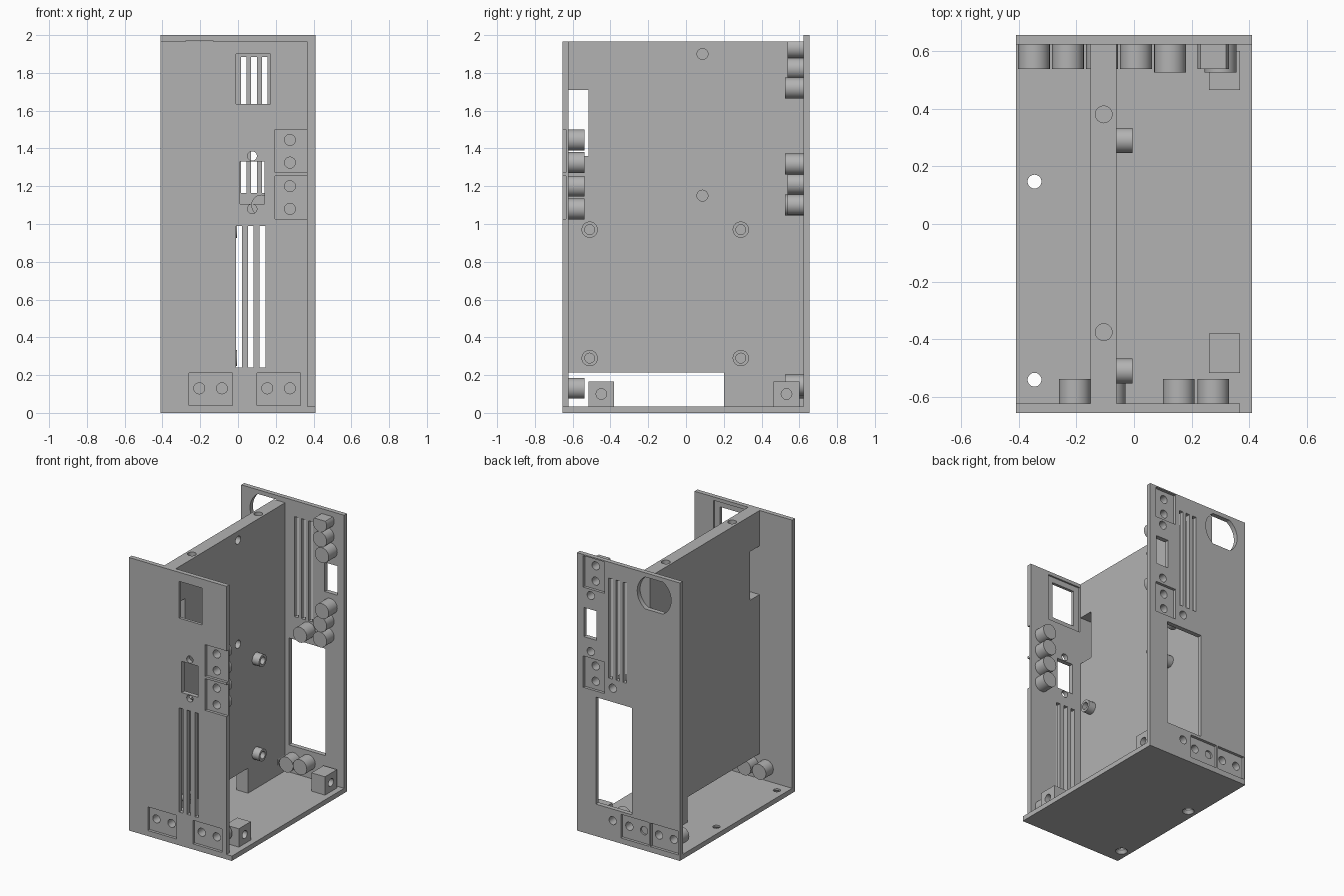
import bpy, math
from mathutils import Matrix

old = bpy.data.objects.get("Cube")
if old:
    bpy.data.objects.remove(old, do_unlink=True)

grey = bpy.data.materials.new("plain grey")
grey.use_nodes = True
grey.diffuse_color = (0.45, 0.45, 0.45, 1)
grey.node_tree.nodes["Principled BSDF"].inputs["Base Color"].default_value = (0.45, 0.45, 0.45, 1)

AXIS = {"x": Matrix.Rotation(math.pi / 2, 4, "Y"),
        "y": Matrix.Rotation(-math.pi / 2, 4, "X"),
        "z": Matrix.Identity(4)}


def finish(name):
    ob = bpy.context.object
    ob.name = name
    ob.data.materials.append(grey)
    return ob


def box(name, x, y, z):
    """Box from (low, high) ranges."""
    bpy.ops.mesh.primitive_cube_add(size=1)
    ob = finish(name)
    spans = (x, y, z)
    size = Matrix.Diagonal([b - a for a, b in spans] + [1])
    ob.data.transform(Matrix.Translation([(a + b) / 2 for a, b in spans]) @ size)
    return ob


def rod(name, axis, centre, radius, length, top=None, sides=32):
    """Cylinder, or cone if top is given, along an axis."""
    bpy.ops.mesh.primitive_cone_add(vertices=sides, radius1=radius, depth=length,
                                    radius2=radius if top is None else top)
    ob = finish(name)
    ob.data.transform(Matrix.Translation(centre) @ AXIS[axis])
    return ob


def cut(target, cutter, mode="DIFFERENCE"):
    mod = target.modifiers.new("cut", "BOOLEAN")
    mod.operation, mod.object, mod.solver = mode, cutter, "EXACT"
    bpy.context.view_layer.objects.active = target
    bpy.ops.object.modifier_apply(modifier=mod.name)
    bpy.data.objects.remove(cutter, do_unlink=True)


# Panel planes
W = 0.41
F0, F1, B0, B1 = -0.655, -0.622, 0.622, 0.655
FLOOR, ROOF = 0.035, 1.965
RECESS = 0.02

front = box("front_panel", (-W, 0.368), (F0, F1), (FLOOR, ROOF))
back = box("back_panel", (-W, W), (B0, B1), (FLOOR, 2))
base = box("base_plate", (-W, W), (F0, B1), (0, FLOOR))
wall = box("centre_wall", (-0.15, -0.06), (F1, B0), (FLOOR, ROOF))


def opening(panel, x, z):
    """Rectangle cut straight through a panel."""
    cut(panel, box("cutter", x, (F0 - 0.1, F1 + 0.1) if panel is front else (B0 - 0.1, B1 + 0.1), z))


def round_opening(panel, x, z, radius):
    cut(panel, rod("cutter", "y", (x, F0 if panel is front else B1, z), radius, 0.2))


def recess(panel, x, z):
    """Shallow pocket in the outer face."""
    y = (F0 - 0.1, F0 + RECESS) if panel is front else (B1 - RECESS, B1 + 0.1)
    cut(panel, box("cutter", x, y, z))


def boss(panel, x, z, length=0.085):
    """Blind screw boss on the inner face with a hole from outside."""
    inward = 1 if panel is front else -1
    inner = F1 if panel is front else B0
    name = "front_boss" if panel is front else "back_boss"
    ob = rod(name, "y", (x, inner + inward * length / 2, z), 0.055, length)
    if z + 0.055 > ROOF:
        cut(ob, box("cutter", (x - 1, x + 1), (-1, 1), (ROOF, 3)))
    cut(ob, rod("cutter", "y", (x, inner, z), 0.029, 0.12))
    round_opening(panel, x, z, 0.029)


# Front panel: windows, screw holes and vents
cut(front, box("cutter", (-0.055, 0.215), (F1 - 0.012, F1 + 0.1), (1.6, 1.94)))
opening(front, (-0.01, 0.172), (1.635, 1.9))
opening(front, (0.01, 0.14), (1.105, 1.33))
for z in (1.36, 1.08):
    round_opening(front, 0.075, z, 0.025)
for x in (-0.01, 0.052, 0.115):
    opening(front, (x, x + 0.03), (0.24, 0.99))

# Front panel: connector pockets with bosses behind
for x in (-0.145, 0.215):
    recess(front, (x - 0.115, x + 0.115), (0.04, 0.21))
    for side in (-1, 1):
        boss(front, x + side * 0.06, 0.13)
for z in (1.14, 1.385):
    recess(front, (0.197, 0.5), (z - 0.113, z + 0.115))
    for side in (-1, 1):
        boss(front, 0.275, z + side * 0.06)

# Back panel: vents, windows and the flat-sided round inlet
for x in (0.015, 0.07, 0.127):
    opening(back, (x, x + 0.03), (1.165, 1.885))
opening(back, (-0.03, 0.26), (0.23, 1.0))
opening(back, (0.255, 0.355), (1.41, 1.62))
inlet = rod("cutter", "y", (-0.205, B1, 1.855), 0.135, 0.3, sides=48)
cut(inlet, box("cutter", (-1, 1), (-1, 1), (1.74, 1.97)), "INTERSECT")
cut(back, inlet)

# Back panel: connector pockets and bosses
for x in (-0.052, -0.288):
    recess(back, (x - 0.112, x + 0.112), (0.04, 0.21))
    for side in (-1, 1):
        boss(back, x + side * 0.059, 0.13)
for z in (1.157, 1.878):
    recess(back, (0.19, 0.36), (z - 0.113, z + 0.113))
    for side in (-1, 1):
        boss(back, 0.275, z + side * 0.055)
for x, z in ((0.125, 0.147), (0.125, 1.1), (0.3, 1.72), (0.3, 1.317)):
    boss(back, x, z, 0.097)

# Centre wall: corner notches, screw holes and standoffs
cut(wall, box("cutter", (-1, 1), (-1, -0.515), (1.36, 1.71)))
cut(wall, box("cutter", (-1, 1), (-1, 0.2), (-1, 0.215)))
for y in (0.38, -0.375):
    cut(wall, rod("cutter", "z", (-0.105, y, ROOF), 0.029, 0.2))
for z in (1.9, 1.15):
    cut(wall, rod("cutter", "x", (-0.06, 0.087, z), 0.029, 0.12))
for y in (-0.51, 0.29):
    for z in (0.29, 0.97):
        post = rod("wall_standoff", "x", (-0.0325, y, z), 0.043, 0.055)
        cut(post, rod("cutter", "x", (-0.0325, y, z), 0.026, 0.2))

# Base plate: countersunk holes
for y in (0.147, -0.54):
    cut(base, rod("cutter", "z", (-0.345, y, 0), 0.024, 0.2))
    cut(base, rod("cutter", "z", (-0.345, y, 0.005), 0.05, 0.04, top=0.022))

# Side cover mounting blocks
for y in (-0.448, 0.532):
    block = box("mounting_block", (0.26, 0.368), (y - 0.068, y + 0.068), (FLOOR, 0.167))
    cut(block, rod("cutter", "x", (0.368, y, 0.1), 0.028, 0.15))

bpy.ops.object.select_all(action="DESELECT")
for ob in bpy.context.scene.objects:
    if ob.type == "MESH":
        ob.select_set(True)
        bpy.context.view_layer.objects.active = ob
bpy.ops.object.shade_smooth_by_angle(angle=math.radians(30))
